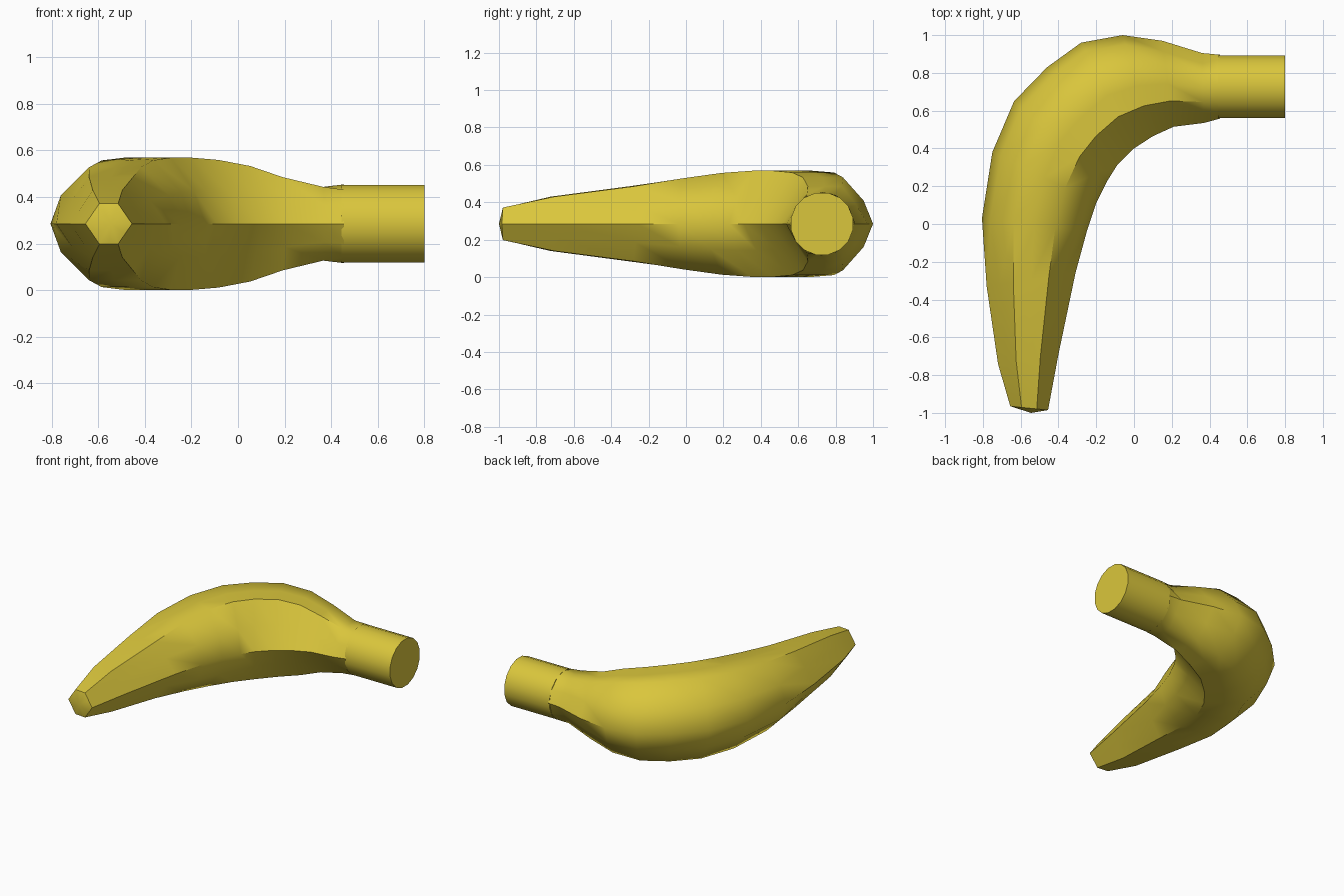
import bpy, bmesh, math
from mathutils import Vector, Matrix

cube = bpy.data.objects.get("Cube")
if cube:
    bpy.data.objects.remove(cube)

yellow = bpy.data.materials.new("banana yellow")
yellow.use_nodes = True
colour = (0.70, 0.565, 0.045, 1)
yellow.diffuse_color = colour
yellow.node_tree.nodes["Principled BSDF"].inputs["Base Color"].default_value = colour

MID_Z = 0.285
# each station: outer ridge, inner ridge, half height, outer and inner roundness
STATIONS = [
    ((-.655, -.965), (-.455, -.985), .087, 0, 0),
    ((-.72, -.74), (-.40, -.69), .145, 0, 0),
    ((-.78, -.33), (-.31, -.26), .20, .1, .1),
    ((-.805, .03), (-.25, -.04), .243, 1, 1),
    ((-.75, .38), (-.20, .11), .272, 1, 1),
    ((-.635, .65), (-.14, .23), .284, 1, .7),
    ((-.46, .83), (-.09, .31), .284, 1, .3),
    ((-.28, .96), (0, .40), .274, 1, 0),
    ((-.06, 1.0), (.10, .465), .248, .8, 0),
    ((.15, .97), (.21, .515), .20, .3, 0),
    ((.36, .905), (.37, .535), .158, 0, 0),
]


def finish(bm, name, angle):
    bmesh.ops.recalc_face_normals(bm, faces=bm.faces)
    mesh = bpy.data.meshes.new(name)
    bm.to_mesh(mesh)
    bm.free()
    mesh.materials.append(yellow)
    obj = bpy.data.objects.new(name, mesh)
    bpy.context.collection.objects.link(obj)
    bpy.ops.object.select_all(action='DESELECT')
    obj.select_set(True)
    bpy.context.view_layer.objects.active = obj
    bpy.ops.object.shade_smooth_by_angle(angle=math.radians(angle))


def section(outer_round, inner_round):
    """Six-sided outline whose slanted sides bulge by the given roundness."""
    o, i = .7 + .14 * outer_round, .7 + .14 * inner_round
    upper = [(1, 0), (o, .5), (.4, 1), (0, 1), (-.4, 1), (-i, .5)]
    return upper + [(-1, 0)] + [(u, -v) for u, v in reversed(upper[1:])]


# Curved fruit body, lofted through the stations into the round neck
bm = bmesh.new()
rings = []
for outer, inner, h, ro, ri in STATIONS:
    a, b = Vector((*outer, MID_Z)), Vector((*inner, MID_Z))
    mid, half = (a + b) / 2, (a - b) / 2
    rings.append([bm.verts.new(mid + half * u + Vector((0, 0, h * v)))
                  for u, v in section(ro, ri)])
NECK_X, NECK_Y, NECK_R = .455, .727, .169
rings.append([bm.verts.new((NECK_X, NECK_Y + NECK_R * math.cos(t), MID_Z + NECK_R * math.sin(t)))
              for t in (math.tau * k / 12 for k in range(12))])
for low, high in zip(rings, rings[1:]):
    for k in range(12):
        n = (k + 1) % 12
        bm.faces.new((low[k], low[n], high[n], high[k]))
# Blunt tip, slightly domed
tip = bm.verts.new((-.545, -1.0, MID_Z))
for k in range(12):
    bm.faces.new((rings[0][(k + 1) % 12], rings[0][k], tip))
finish(bm, "fruit_body", 47)

# Straight round stem
bm = bmesh.new()
start, end = NECK_X - .01, .80
place = (Matrix.Translation(((start + end) / 2, NECK_Y, MID_Z))
         @ Matrix.Rotation(math.pi / 2, 4, 'Y') @ Matrix.Rotation(math.pi / 16, 4, 'Z'))
bmesh.ops.create_cone(bm, cap_ends=True, segments=16, radius1=NECK_R, radius2=NECK_R,
                      depth=end - start, matrix=place)
finish(bm, "stem", 40)
